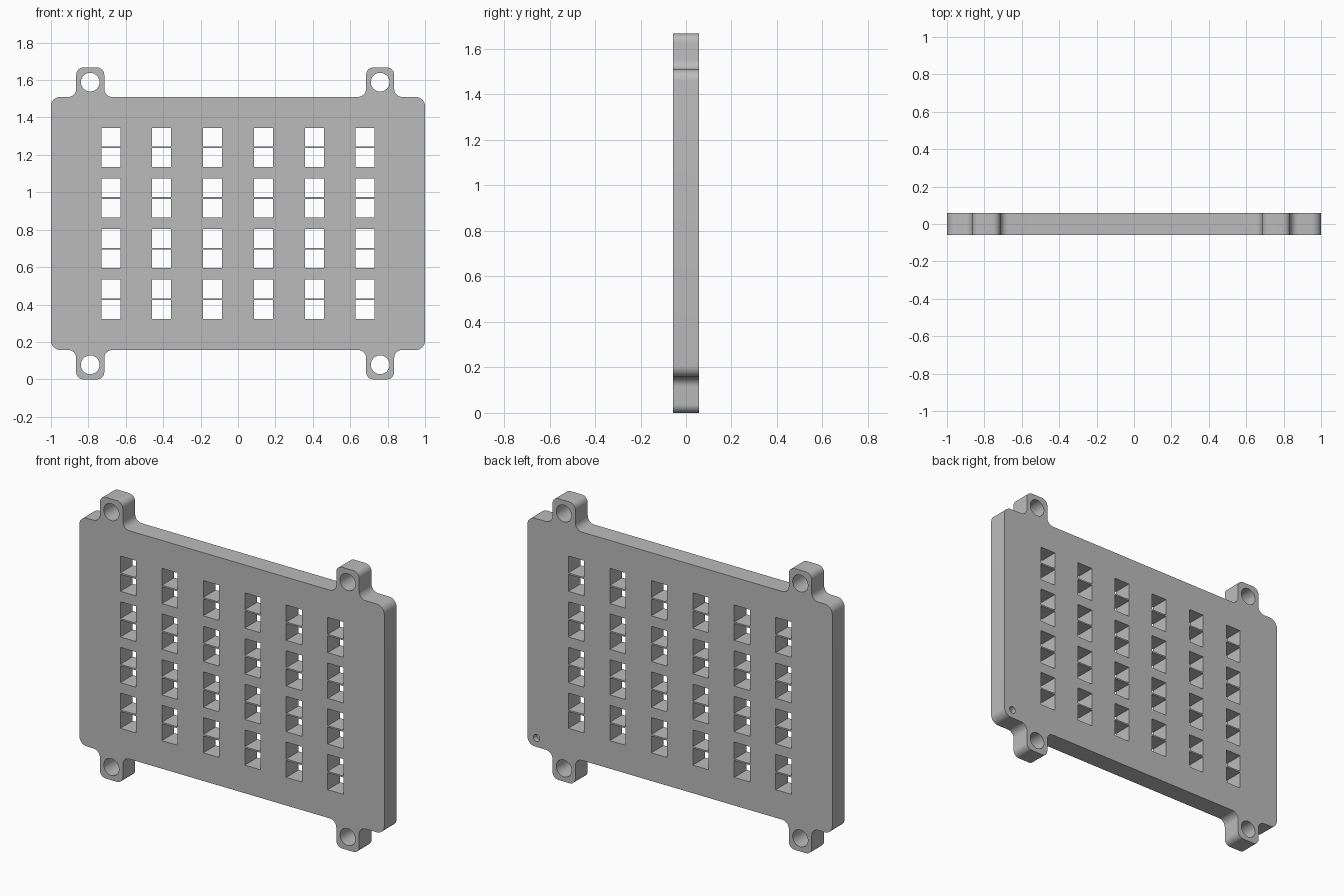
import bpy, bmesh, math
from mathutils import Vector

if "Cube" in bpy.data.objects:
    bpy.data.objects.remove(bpy.data.objects["Cube"])

HALF = 0.058            # half thickness of the plate
LOW, HIGH = 0.157, 1.51  # lower and upper edge of the plate
TOP = 1.667
TABS = (-0.79, 0.76)    # tab centres
TAB_W = 0.075

grey = bpy.data.materials.new("matte grey")
grey.use_nodes = True
colour = (0.5, 0.5, 0.5, 1)
grey.diffuse_color = colour
grey.node_tree.nodes["Principled BSDF"].inputs["Base Color"].default_value = colour


def rounded(corners, steps=8):
    """Round every right-angled corner (x, z, radius) of a closed outline."""
    out = []
    for i, (x, z, r) in enumerate(corners):
        p = Vector((x, z))
        d1 = (p - Vector(corners[i - 1][:2])).normalized()
        d2 = (Vector(corners[(i + 1) % len(corners)][:2]) - p).normalized()
        centre = p - d1 * r + d2 * r
        for k in range(steps + 1):
            t = math.pi / 2 * k / steps
            out.append(centre - d2 * r * math.cos(t) + d1 * r * math.sin(t))
    return out


def circle(x, z, r, n=48):
    return [(x + r * math.cos(math.tau * k / n), z + r * math.sin(math.tau * k / n))
            for k in range(n)]


def rectangle(x, z, w, h):
    return [(x - w, z - h), (x + w, z - h), (x + w, z + h), (x - w, z + h)]


def prism(bm, outline, y0, y1):
    """Extrude an outline in the xz plane from y0 to y1."""
    face = bm.faces.new([bm.verts.new((x, y0, z)) for x, z in outline])
    new = bmesh.ops.extrude_face_region(bm, geom=[face])["geom"]
    verts = [v for v in new if isinstance(v, bmesh.types.BMVert)]
    bmesh.ops.translate(bm, verts=verts, vec=(0, y1 - y0, 0))


def make(name, bm):
    bmesh.ops.recalc_face_normals(bm, faces=bm.faces)
    mesh = bpy.data.meshes.new(name)
    bm.to_mesh(mesh)
    bm.free()
    mesh.materials.append(grey)
    obj = bpy.data.objects.new(name, mesh)
    bpy.context.collection.objects.link(obj)
    return obj


# Plate outline with four mounting tabs
def edge_run(plate_z, tab_z):
    run = [(-1, plate_z, 0.05)]
    for x in TABS:
        run += [(x - TAB_W, plate_z, 0.043), (x - TAB_W, tab_z, 0.038),
                (x + TAB_W, tab_z, 0.038), (x + TAB_W, plate_z, 0.043)]
    return run + [(1, plate_z, 0.05)]


bm = bmesh.new()
prism(bm, rounded(edge_run(LOW, 0) + edge_run(HIGH, TOP)[::-1]), -HALF, HALF)
plate = make("vent_plate", bm)

# Cutters: paired slots with a thin bar between, screw holes, blind hole on the back
bm = bmesh.new()
for col in range(6):
    for row in range(4):
        x, z = -0.68 + 0.272 * col, 0.428 + 0.2707 * row
        for side in (-1, 1):
            prism(bm, rectangle(x, z + side * 0.0545, 0.051, 0.05), -0.1, 0.1)
for x in TABS:
    for z in (0.078, TOP - 0.078):
        prism(bm, circle(x, z, 0.05), -0.1, 0.1)
prism(bm, circle(0.94, 0.21, 0.021, 24), HALF - 0.03, 0.1)
cutter = make("hole_cutter", bm)
cutter.hide_render = True

cut = plate.modifiers.new("holes", "BOOLEAN")
cut.operation = "DIFFERENCE"
cut.solver = "EXACT"
cut.object = cutter

bpy.ops.object.select_all(action="DESELECT")
plate.select_set(True)
bpy.context.view_layer.objects.active = plate
bpy.ops.object.modifier_apply(modifier=cut.name)
bpy.data.objects.remove(cutter)
bpy.ops.object.shade_smooth_by_angle(angle=math.radians(30))
